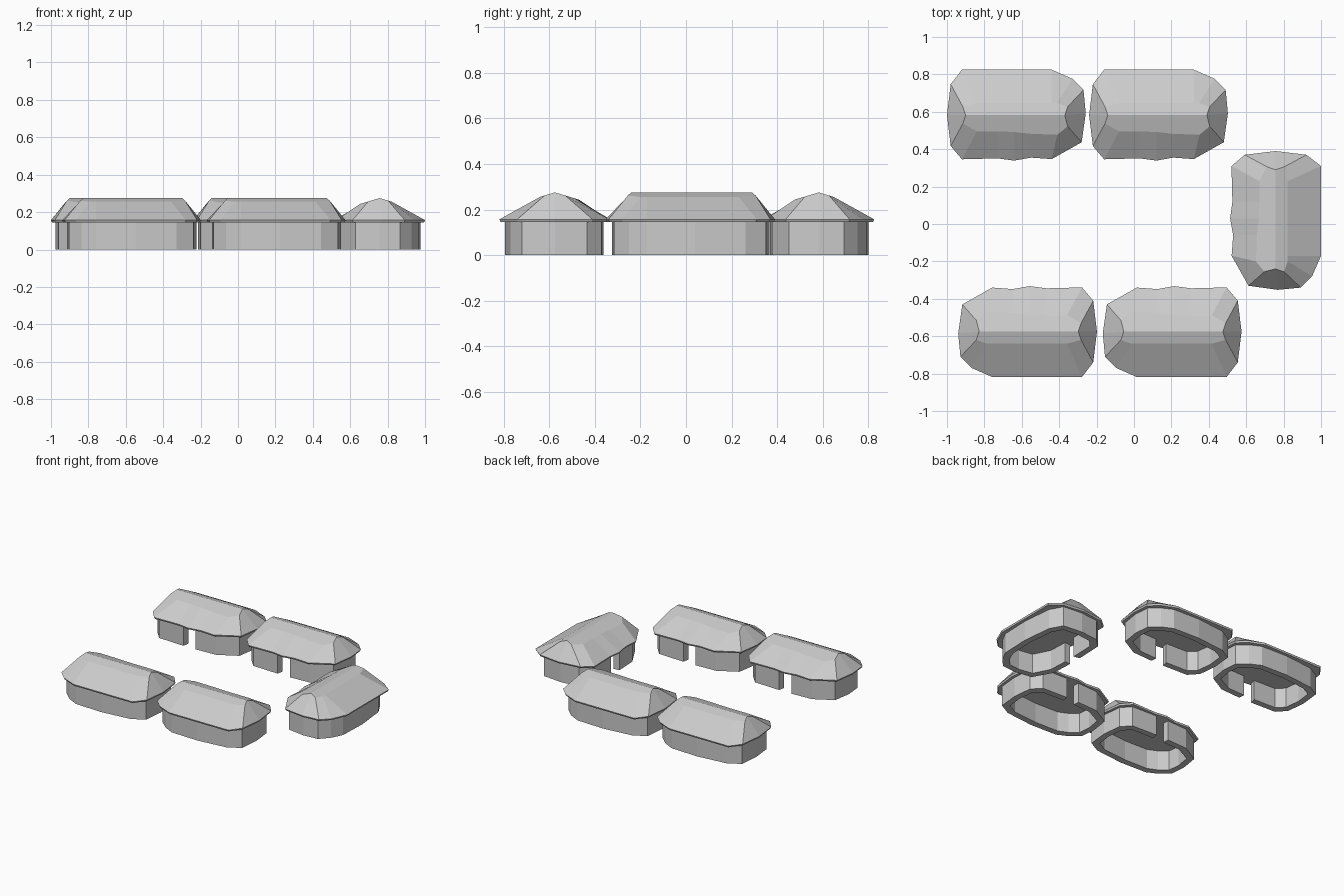
import bpy, bmesh, math

if "Cube" in bpy.data.objects:
    bpy.data.objects.remove(bpy.data.objects["Cube"])

# Local plan outlines (door on the -y side), listed clockwise from above
EAVE = [(-.29, .243), (.19, .243), (.30, .195), (.36, .135), (.372, .01),
        (.35, -.145), (.19, -.235), (.08, -.227), (-.01, -.243), (-.10, -.231),
        (-.29, -.236), (-.35, -.165), (-.37, 0), (-.35, .165)]
CROWN = [(-.21, .065), (.19, .065), (.22, .065), (.275, .045), (.26, 0),
         (.275, -.06), (.22, -.105), (.08, -.10), (-.01, -.09), (-.10, -.087),
         (-.21, -.087), (-.285, -.045), (-.27, 0), (-.285, .045)]
# Open wall path, starting and ending at the doorway
WALL = [(-.07, -.213), (-.27, -.205), (-.33, -.14), (-.345, 0), (-.33, .145),
        (-.24, .195), (-.02, .218), (.19, .21), (.27, .17), (.335, .11),
        (.345, 0), (.325, -.13), (.19, -.205), (.03, -.213)]
EAVE_LOW, EAVE_TOP, RIDGE = .145, .157, .275


def finish(bm, name):
    bmesh.ops.recalc_face_normals(bm, faces=bm.faces)
    mesh = bpy.data.meshes.new(name)
    bm.to_mesh(mesh)
    bm.free()
    return mesh


def bridge(bm, a, b, closed=True):
    n = len(a)
    for i in range(n if closed else n - 1):
        j = (i + 1) % n
        bm.faces.new((a[i], a[j], b[j], b[i]))


# Roof: thin eave, steep skirt, two shallow planes meeting at the ridge
def roof_mesh():
    bm = bmesh.new()
    low = [bm.verts.new((x * .985, y * .98, EAVE_LOW)) for x, y in EAVE]
    top = [bm.verts.new((x, y, EAVE_TOP)) for x, y in EAVE]
    crown = [bm.verts.new((x, y, RIDGE - .3 * abs(y))) for x, y in CROWN]
    bm.faces.new(low)
    bridge(bm, low, top)
    bridge(bm, top, crown)
    bm.faces.new(crown[4:13])
    bm.faces.new(crown[12:] + crown[:5])
    return finish(bm, "roof")


# Wall: thick open ring with a doorway gap
def wall_mesh():
    bm = bmesh.new()

    def ring(sx, sy, z):
        return [bm.verts.new((x * sx, y * sy, z)) for x, y in WALL]
    h = EAVE_LOW + .001
    loops = [ring(1, 1, 0), ring(1, 1, h), ring(.87, .79, h), ring(.87, .79, 0)]
    for k in range(4):
        bridge(bm, loops[k], loops[(k + 1) % 4], closed=False)
    for end in (0, -1):
        bm.faces.new([loop[end] for loop in loops])
    return finish(bm, "wall")


# Five houses around a yard, doors facing inward
roof, wall = roof_mesh(), wall_mesh()
houses = [("back_left", -.63, .582, 0), ("back_right", .13, .582, 0),
          ("front_left", -.568, -.575, 180), ("front_right", .205, -.575, 180),
          ("side", .757, .02, -90)]
for name, x, y, angle in houses:
    for part, mesh in (("roof", roof), ("wall", wall)):
        ob = bpy.data.objects.new(f"{name}_house_{part}", mesh)
        ob.location = (x, y, 0)
        ob.rotation_euler.z = math.radians(angle)
        bpy.context.collection.objects.link(ob)
